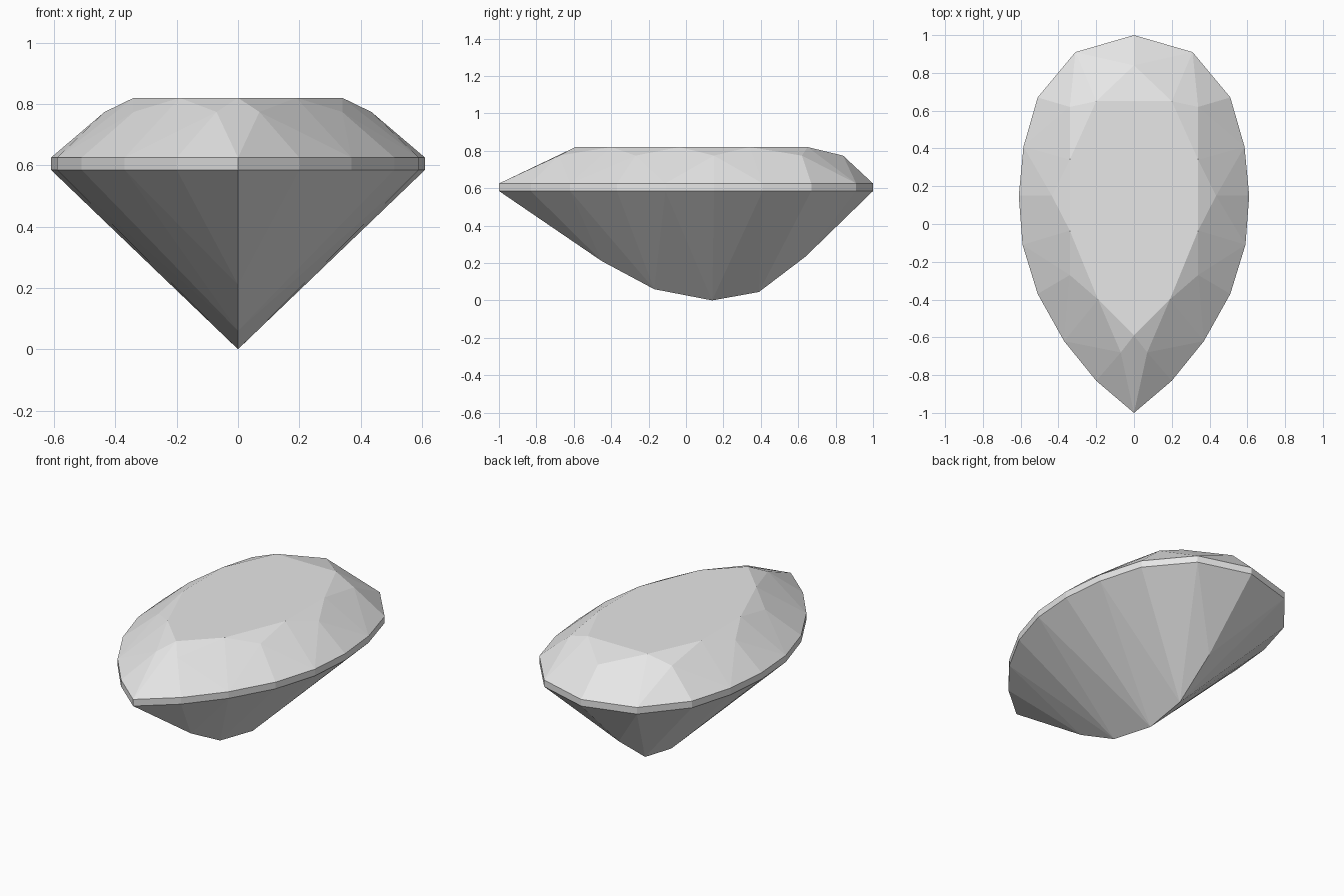
import bpy, bmesh

cube = bpy.data.objects.get("Cube")
if cube:
    bpy.data.objects.remove(cube, do_unlink=True)

# One pale grey for the whole stone
grey = bpy.data.materials.new("pale_grey")
grey.use_nodes = True
grey.diffuse_color = (0.8, 0.8, 0.8, 1)
grey.node_tree.nodes["Principled BSDF"].inputs["Base Color"].default_value = (0.8, 0.8, 0.8, 1)

GIRDLE_LOW, GIRDLE_TOP, STAR_Z, TABLE_Z = 0.585, 0.625, 0.774, 0.82

# Half outlines from the pointed front tip round to the back
girdle = [(0, -1), (.2, -.83), (.37, -.62), (.51, -.37), (.59, -.11),
          (.61, .15), (.585, .41), (.51, .67), (.31, .91), (0, 1)]
table = [(0, -.59), (.19, -.4), (.34, -.035), (.34, .34), (.2, .65)]
star = [(.07, -.68), (.34, -.27), (.435, .15), (.34, .62), (0, .84)]
keel = [(-.45, .21), (-.17, .06), (.14, 0), (.39, .045), (.64, .235)]


def ring(bm, half, z):
    """Closed ring of vertices: the half outline plus its mirror image."""
    mirrored = [(-x, y) for x, y in reversed(half) if x > 0]
    return [bm.verts.new((x, y, z)) for x, y in half + mirrored]


def finish(bm, name):
    bmesh.ops.recalc_face_normals(bm, faces=bm.faces)
    mesh = bpy.data.meshes.new(name)
    bm.to_mesh(mesh)
    bm.free()
    mesh.materials.append(grey)
    bpy.context.collection.objects.link(bpy.data.objects.new(name, mesh))


# Gem: table, crown facets, girdle band and keeled pavilion in one closed mesh
bm = bmesh.new()
low = ring(bm, girdle, GIRDLE_LOW)
ridge = [bm.verts.new((0, y, z)) for y, z in keel]
hull = bmesh.ops.convex_hull(bm, input=low + ridge)
cap = [f for f in bm.faces if all(v.co.z > GIRDLE_LOW - 1e-4 for v in f.verts)]
bmesh.ops.delete(bm, geom=cap, context='FACES')

top = ring(bm, girdle, GIRDLE_TOP)
t = ring(bm, table, TABLE_Z)
m = ring(bm, star, STAR_Z)
n = len(t)
bm.faces.new(t)
for i in range(n):
    j = (i + 1) % n
    a, b, c = top[2 * i], top[2 * i + 1], top[2 * j]
    for facet in ((t[i], m[i], t[j]), (t[i], a, m[i]), (m[i], c, t[j]),
                  (a, b, m[i]), (b, c, m[i])):
        bm.faces.new(facet)
for i in range(2 * n):
    j = (i + 1) % (2 * n)
    bm.faces.new((low[i], low[j], top[j], top[i]))
finish(bm, "gem")
